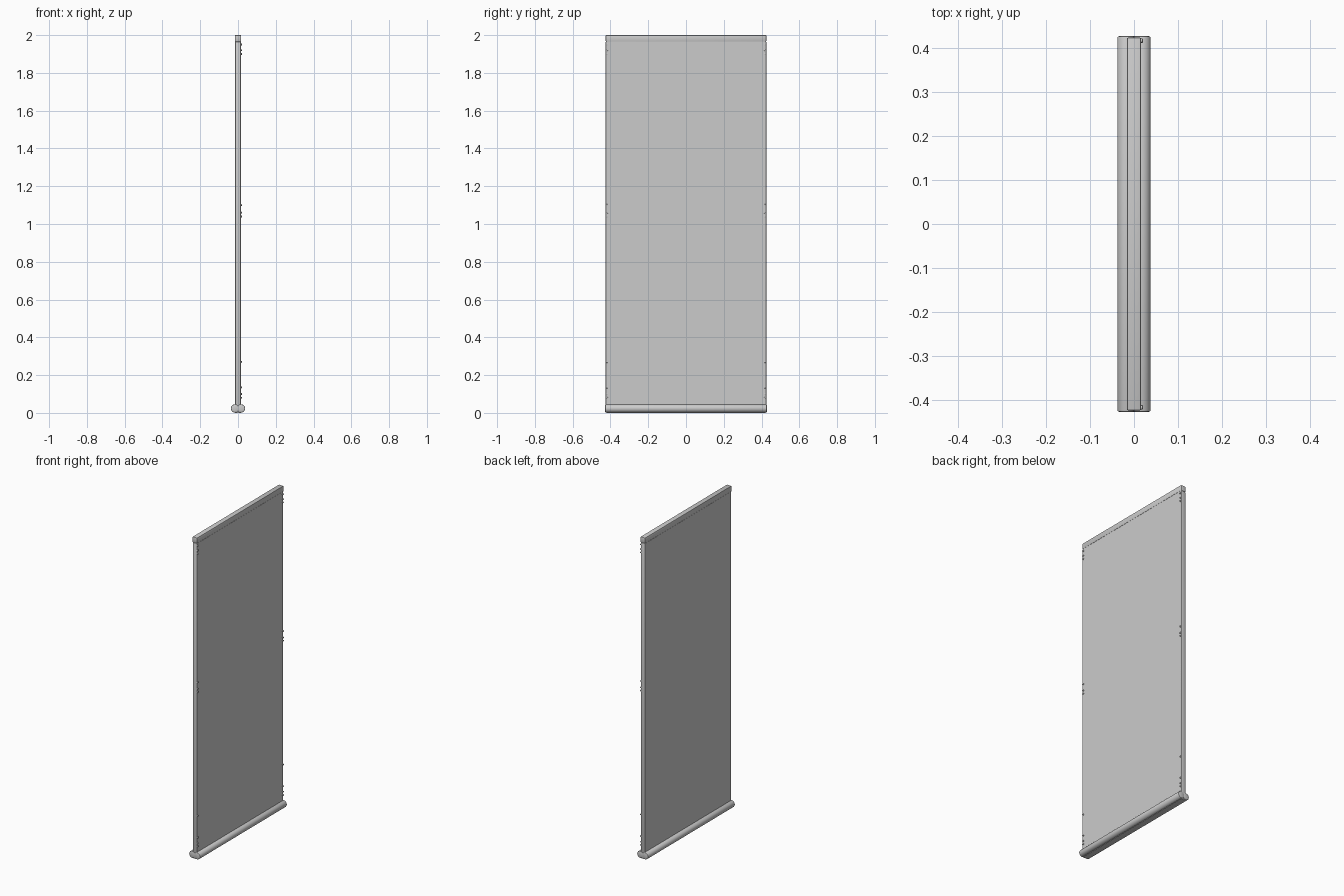
import bpy
import math

cube = bpy.data.objects.get("Cube")
if cube:
    bpy.data.objects.remove(cube, do_unlink=True)

grey = bpy.data.materials.new("light_grey")
grey.use_nodes = True
grey.diffuse_color = (0.6, 0.6, 0.6, 1)
grey.node_tree.nodes["Principled BSDF"].inputs["Base Color"].default_value = (0.6, 0.6, 0.6, 1)


def finish(name, bevel=0, segments=2):
    ob = bpy.context.object
    ob.name = name
    ob.data.materials.append(grey)
    bpy.ops.object.transform_apply(location=False, rotation=True, scale=True)
    if bevel:
        mod = ob.modifiers.new("rounded_edges", 'BEVEL')
        mod.width, mod.segments = bevel, segments
        mod.limit_method, mod.angle_limit = 'ANGLE', math.radians(50)
        bpy.ops.object.modifier_apply(modifier=mod.name)
    bpy.ops.object.shade_smooth_by_angle(angle=math.radians(35))
    return ob


def box(name, low, high, bevel=0):
    centre = [(a + b) / 2 for a, b in zip(low, high)]
    bpy.ops.mesh.primitive_cube_add(size=1, location=centre)
    bpy.context.object.scale = [b - a for a, b in zip(low, high)]
    return finish(name, bevel)


def cylinder(name, radius, length, centre, rotation, sides, bevel=0):
    bpy.ops.mesh.primitive_cylinder_add(vertices=sides, radius=radius, depth=length,
                                        location=centre, rotation=rotation)
    return finish(name, bevel)


HALF_Y = 0.425
HALF_X = 0.015
QUARTER = math.pi / 2

# Flat panel between the side rails
box("panel", (-HALF_X, -0.42, 0.03), (HALF_X, 0.42, 1.965))

# Top rail
box("top_rail", (-HALF_X - 0.001, -HALF_Y, 1.965), (HALF_X + 0.001, HALF_Y, 2), 0.003)

# Side rails and their screws
screw_heights = (1.95, 1.92, 1.90, 1.10, 1.06, 1.04, 0.27, 0.135, 0.10, 0.08)
for side, label in ((1, "back"), (-1, "front")):
    y0, y1 = sorted((side * 0.416, side * HALF_Y))
    box(label + "_side_rail", (-HALF_X, y0, 0.03), (HALF_X, y1, 1.965), 0.003)
    for number, z in enumerate(screw_heights, 1):
        cylinder(f"{label}_screw_{number}", 0.005, 0.008,
                 (HALF_X + 0.001, side * 0.418, z), (0, QUARTER, 0), 12, 0.001)

# Pair of round foot tubes along the bottom edge
for side, label in ((1, "left"), (-1, "right")):
    cylinder(label + "_foot_tube", 0.0215, 0.856,
             (side * 0.0165, 0, 0.0235), (QUARTER, 0, 0), 32, 0.004)
box("foot_web", (-HALF_X, -0.422, 0), (HALF_X, 0.422, 0.04))
